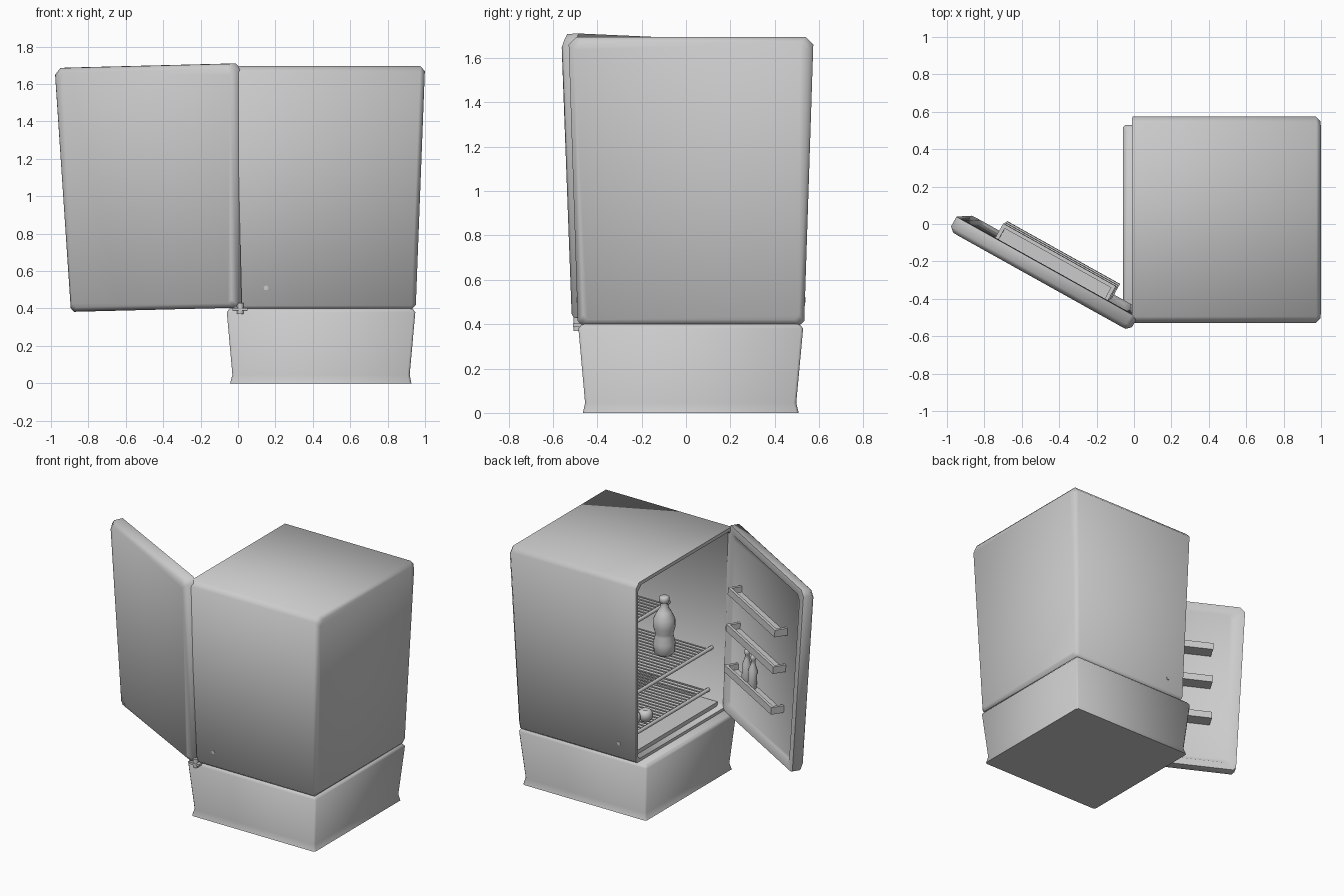
import bpy, bmesh, math
from mathutils import Vector, Matrix

if "Cube" in bpy.data.objects:
    bpy.data.objects.remove(bpy.data.objects["Cube"])


def finish(bm, name, angle=60, matrix=None):
    bmesh.ops.recalc_face_normals(bm, faces=bm.faces)
    me = bpy.data.meshes.new(name)
    bm.to_mesh(me)
    bm.free()
    ob = bpy.data.objects.new(name, me)
    bpy.context.collection.objects.link(ob)
    if matrix:
        ob.matrix_world = matrix
    bpy.ops.object.select_all(action='DESELECT')
    ob.select_set(True)
    bpy.context.view_layer.objects.active = ob
    bpy.ops.object.shade_smooth_by_angle(angle=math.radians(angle))
    return ob


def loft(name, rings, matrix=None, angle=60):
    """Bridge successive rings of points and cap both ends."""
    bm = bmesh.new()
    loops = [[bm.verts.new(p) for p in r] for r in rings]
    n = len(loops[0])
    for a, b in zip(loops, loops[1:]):
        for i in range(n):
            j = (i + 1) % n
            bm.faces.new((a[i], a[j], b[j], b[i]))
    bm.faces.new(loops[0])
    bm.faces.new(loops[-1])
    return finish(bm, name, angle, matrix)


def outline(hb, ht, z0, z1, inset, cb, ct):
    """Tapered panel outline with small corner chamfers, as (across, up)."""
    def w(z):
        return hb + (ht - hb) * (z - z0) / (z1 - z0) - inset
    b, t = z0 + inset, z1 - inset
    half = [(w(b) - cb, b), (w(b + cb), b + cb), (w(t - ct), t - ct), (w(t) - ct, t)]
    return half + [(-x, z) for x, z in reversed(half)]


def rod(bm, p, q, r, sides=8):
    p, q = Vector(p), Vector(q)
    d = q - p
    m = Matrix.Translation((p + q) / 2) @ d.to_track_quat('Z', 'Y').to_matrix().to_4x4()
    bmesh.ops.create_cone(bm, cap_ends=True, segments=sides, radius1=r, radius2=r,
                          depth=d.length, matrix=m)


def box(bm, lo, hi):
    c = [(a + b) / 2 for a, b in zip(lo, hi)]
    s = [b - a for a, b in zip(lo, hi)]
    bmesh.ops.create_cube(bm, size=1, matrix=Matrix.Translation(c) @ Matrix.Diagonal((*s, 1)))


def lathe(name, profile, matrix, sides=20):
    rings = [[(r * math.cos(2 * math.pi * i / sides), r * math.sin(2 * math.pi * i / sides), z)
              for i in range(sides)] for r, z in profile]
    return loft(name, rings, matrix)


# base plinth: flared foot, widening upwards
def base_ring(z, x0, x1, y0, y1, c=0.012):
    return [(x, y, z) for x, y in [(x0 + c, y0), (x1 - c, y0), (x1, y0 + c), (x1, y1 - c),
                                   (x1 - c, y1), (x0 + c, y1), (x0, y1 - c), (x0, y0 + c)]]


loft("base", [base_ring(0, -.042, .927, -.465, .508),
              base_ring(.045, -.03, .918, -.455, .497),
              base_ring(.38, -.06, .948, -.485, .528),
              base_ring(.40, -.045, .933, -.47, .513)])

# cabinet: tapered hollow shell open towards -x
Z0, Z1, YC = .395, 1.695, .0225


def cabinet_ring(t, inset):
    pts = []
    for y, z in outline(.51, .5525, Z0, Z1, inset, .02, .035):
        k = (z - Z0) / (Z1 - Z0)
        x0, x1 = .02 - .03 * k, .95 + .05 * k
        pts.append((x0 + (x1 - x0) * t, y + YC, z))
    return pts


loft("cabinet", [cabinet_ring(t, i) for t, i in
                 [(1, .025), (.975, 0), (0, 0), (0, .025), (.94, .03)]])

bm = bmesh.new()
box(bm, (.07, -.455, .42), (.90, .50, .448))
finish(bm, "inner_floor", 30)

# wire shelves
def shelf(name, x0, z):
    k = (z - Z0) / (Z1 - Z0)
    h = .505 + .0425 * k if z < .6 else .48 + .0425 * k
    x1 = .88 + .05 * k
    bm = bmesh.new()
    rod(bm, (x0, YC - h - .008, z), (x0, YC + h + .008, z), .013)
    rod(bm, (x1, YC - .47, z), (x1, YC + .47, z), .008)
    for i in range(26):
        y = YC - .46 + .92 * i / 25
        rod(bm, (x0, y, z), (x1, y, z), .006, 6)
    finish(bm, name, 50)


shelf("lower_shelf", .15, .51)
shelf("middle_shelf", .13, .81)
shelf("upper_shelf", .47, 1.04)

# food on the shelves
lathe("large_bottle", [(.055, 0), (.068, .015), (.072, .08), (.06, .13), (.06, .15), (.072, .19),
                       (.07, .25), (.045, .30), (.026, .33), (.024, .36), (.032, .365),
                       (.032, .40), (.025, .405)],
      Matrix.Translation((.31, -.2, .825)))
for n, (x, y) in enumerate([(.20, .17), (.24, .25)]):
    lathe("fruit_%d" % (n + 1), [(.012, .004), (.03, 0), (.045, .02), (.05, .045), (.043, .068),
                                 (.025, .08), (.006, .072)],
          Matrix.Translation((x, y, .52)), 16)

# open door frame of reference: x across, y up, z towards the inside
u = Vector((-.874, .487, -.022)).normalized()
n = u.cross(Vector((-.055, -.022, 1.29))).normalized()
v = n.cross(u)
DOOR = Matrix.Translation((-.46, -.278, .392)) @ Matrix((u, v, n)).transposed().to_4x4()

loft("door", [[(x, y, d) for x, y in outline(.51, .555, 0, 1.305, i, .02, .035)]
              for d, i in [(0, .025), (.025, 0), (.085, 0), (.087, .05), (.072, .065)]], DOOR)

# door racks: tray, front rail and end brackets
for k, y in enumerate((.37, .66, .92)):
    bm = bmesh.new()
    box(bm, (-.365, y - .025, .07), (.325, y - .015, .155))
    box(bm, (-.365, y - .025, .143), (.325, y + .025, .163))
    for x in (-.365, .305):
        box(bm, (x, y - .025, .068), (x + .02, y + .025, .15))
    finish(bm, "door_rack_%d" % (k + 1), 30, DOOR)

# small bottles on the lowest rack
for k, x in enumerate((-.15, -.06)):
    place = DOOR @ Matrix.Translation((x, .356, .112)) @ Matrix.Rotation(-math.pi / 2, 4, 'X')
    lathe("small_bottle_%d" % (k + 1), [(.026, 0), (.03, .01), (.03, .13), (.016, .17),
                                        (.014, .20), (.018, .205), (.018, .23), (.012, .235)],
          place, 14)

# lower hinge between door and base
bm = bmesh.new()
rod(bm, (.012, -.49, .37), (.012, -.49, .43), .018, 12)
box(bm, (-.03, -.51, .388), (.05, -.47, .402))
finish(bm, "hinge", 40)
